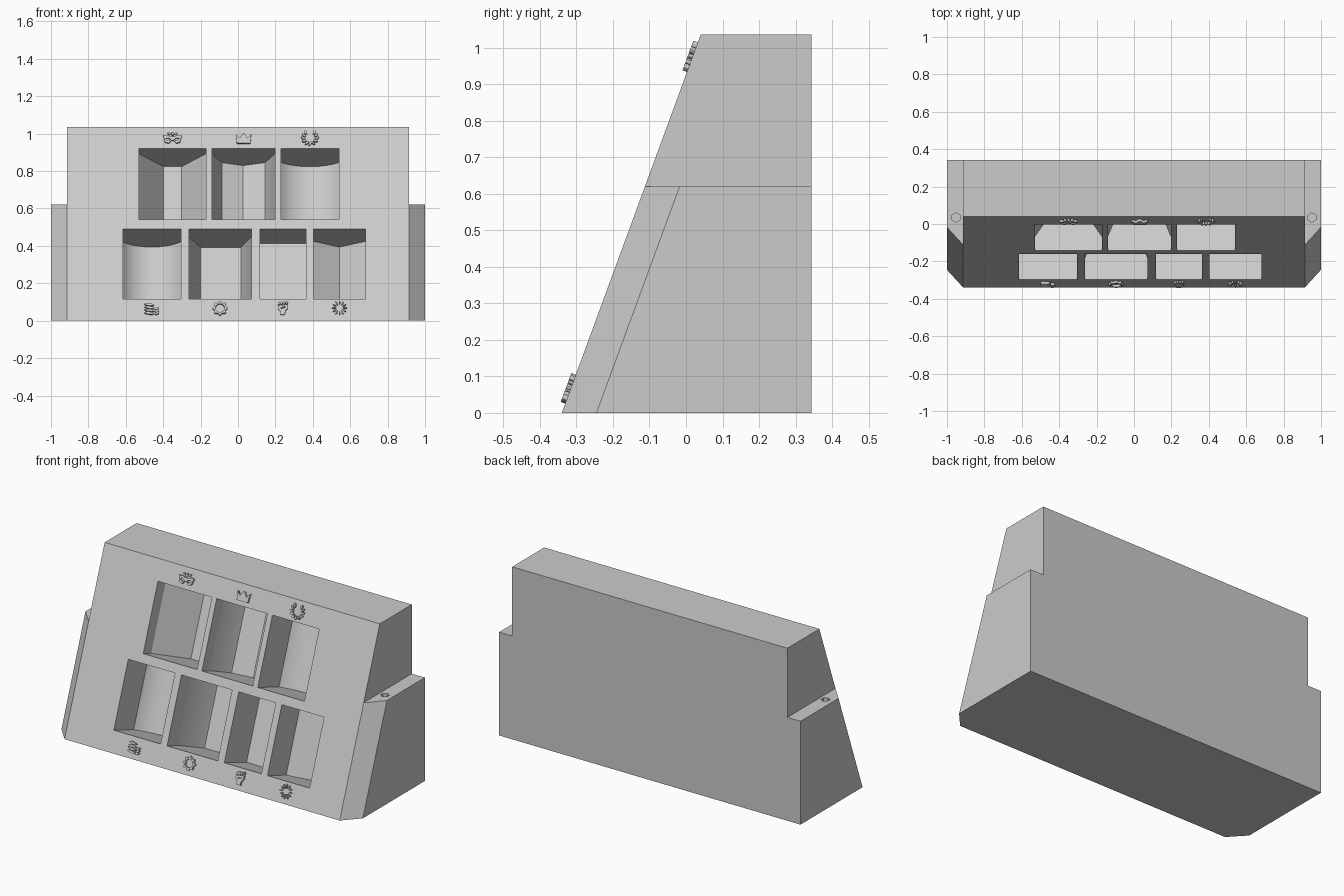
import bpy, bmesh
from math import sin, cos, pi, radians, atan2
from mathutils import Matrix, Vector

cube = bpy.data.objects.get("Cube")
if cube:
    bpy.data.objects.remove(cube)

W, WING, FRONT, BACK, MID, TOP = 0.913, 1.0, -0.34, 0.343, 0.62, 1.035
LEAN = (0.04 - FRONT) / TOP
TILT = atan2(LEAN, 1)
# Frame on the sloped front: x across, y up the slope, z outwards
SLOPE = Matrix.Translation((0, FRONT, 0)) @ Matrix.Rotation(pi / 2 - TILT, 4, 'X')

grey = bpy.data.materials.new("warm_grey")
grey.use_nodes = True
GREY = (0.6, 0.6, 0.6, 1)
grey.diffuse_color = GREY
grey.node_tree.nodes["Principled BSDF"].inputs["Base Color"].default_value = GREY


def add(name, data):
    ob = bpy.data.objects.new(name, data)
    bpy.context.collection.objects.link(ob)
    return ob


def prism(name, base, offset, matrix=Matrix()):
    """Solid made by sweeping a flat outline along an offset."""
    bm = bmesh.new()
    face = bm.faces.new([bm.verts.new(p) for p in base])
    ext = bmesh.ops.extrude_face_region(bm, geom=[face])
    moved = [v for v in ext["geom"] if isinstance(v, bmesh.types.BMVert)]
    bmesh.ops.translate(bm, verts=moved, vec=offset)
    bmesh.ops.recalc_face_normals(bm, faces=bm.faces)
    bm.transform(matrix)
    mesh = bpy.data.meshes.new(name)
    bm.to_mesh(mesh)
    bm.free()
    return add(name, mesh)


def bake(ob):
    """Replace an object by its evaluated mesh."""
    dg = bpy.context.evaluated_depsgraph_get()
    mesh = bpy.data.meshes.new_from_object(ob.evaluated_get(dg))
    name, matrix = ob.name, ob.matrix_world.copy()
    bpy.data.objects.remove(ob)
    mesh.materials.clear()
    mesh.materials.append(grey)
    new = add(name, mesh)
    new.matrix_world = matrix
    return new


# Body: one half, mirrored
def pt(x, y, z):
    return Vector((x, y + (LEAN * z if y < BACK else 0), z))


bm = bmesh.new()
spots = dict(
    a=pt(0, FRONT, 0), b=pt(W, FRONT, 0), c=pt(WING, -0.245, 0),
    d=pt(WING, BACK, 0), e=pt(0, BACK, 0),
    f=pt(W, FRONT, MID), g=pt(WING, -0.245, MID), h=pt(WING, BACK, MID), i=pt(W, BACK, MID),
    j=pt(0, FRONT, TOP), k=pt(W, FRONT, TOP), l=pt(W, BACK, TOP), m=pt(0, BACK, TOP))
v = {key: bm.verts.new(p) for key, p in spots.items()}
for loop in ("abcde", "abfkj", "bcgf", "cdhg", "edhilm", "fghi", "filk", "jklm"):
    bm.faces.new([v[key] for key in loop])
bmesh.ops.mirror(bm, geom=bm.verts[:] + bm.edges[:] + bm.faces[:], axis='X', merge_dist=1e-4)
bmesh.ops.recalc_face_normals(bm, faces=bm.faces)
bmesh.ops.dissolve_limit(bm, angle_limit=radians(1), verts=bm.verts, edges=bm.edges)
mesh = bpy.data.meshes.new("holder_body")
bm.to_mesh(mesh)
bm.free()
body = add("holder_body", mesh)


# Pocket floor plans, as (x, depth) along the inner wall
def bowed(x0, x1, side, deep, n=28):
    half, sag = (x1 - x0) / 2, deep - side
    r = (half * half + sag * sag) / (2 * sag)
    a = atan2(half, r - sag)
    return [((x0 + x1) / 2 + r * sin(a * t), deep - r + r * cos(a * t))
            for t in (2 * i / n - 1 for i in range(n + 1))]


upper, lower = (0.54, 0.92), (0.117, 0.49)
pockets = [
    ("mask", upper, [(-.53, .08), (-.397, .28), (-.302, .28), (-.172, .08)]),
    ("crown", upper, [(-.14, .08), (-.086, .217), (.027, .263), (.145, .217), (.197, .08)]),
    ("wreath", upper, bowed(.23, .54, .215, .28)),
    ("coin", lower, bowed(-.616, -.306, .2, .28)),
    ("ring", lower, [(-.263, .12), (-.2, .283), (.015, .283), (.073, .12)]),
    ("fist", lower, [(.117, .225), (.363, .225)]),
    ("burst", lower, [(.403, .19), (.543, .28), (.683, .19)]),
]
cutters = []
for name, (z0, z1), plan in pockets:
    s0, s1 = z0 / cos(TILT), z1 / cos(TILT)
    outline = [(plan[0][0], -0.03)] + plan + [(plan[-1][0], -0.03)]
    cutters.append(prism(name + "_pocket_cutter", [(x, s0, -d) for x, d in outline],
                         (0, s1 - s0, 0), SLOPE))

# Six-sided peg holes in the wing ledges
for side in (-1, 1):
    hexagon = [(side * 0.951 + 0.025 * sin(i * pi / 3), 0.035 + 0.025 * cos(i * pi / 3), MID - 0.1)
               for i in range(6)]
    cutters.append(prism("peg_hole_cutter", hexagon, (0, 0, 0.15)))

for c in cutters:
    c.hide_render = True
    mod = body.modifiers.new("cut", 'BOOLEAN')
    mod.operation, mod.solver, mod.object = 'DIFFERENCE', 'EXACT', c
body = bake(body)
for c in cutters:
    bpy.data.objects.remove(c)
bpy.context.view_layer.objects.active = body
body.select_set(True)
bpy.ops.object.shade_smooth_by_angle(angle=radians(25))


# Raised emblems: filled outlines, where inner loops become holes
def relief(name, x, z, loops, height=0.013):
    cu = bpy.data.curves.new(name, 'CURVE')
    cu.dimensions, cu.fill_mode, cu.extrude = '2D', 'BOTH', height
    for loop in loops:
        sp = cu.splines.new('POLY')
        sp.points.add(len(loop) - 1)
        for p, (px, py) in zip(sp.points, loop):
            p.co = (px, py, 0, 1)
        sp.use_cyclic_u = True
    ob = add(name, cu)
    ob.matrix_world = SLOPE @ Matrix.Translation((x, z / cos(TILT), 0))
    bpy.context.view_layer.update()
    bake(ob)


def oval(cx, cy, rx, ry, turn=0, n=12):
    pts = [(rx * cos(2 * pi * i / n), ry * sin(2 * pi * i / n)) for i in range(n)]
    return [(cx + px * cos(turn) - py * sin(turn), cy + px * sin(turn) + py * cos(turn))
            for px, py in pts]


def both(half):
    return half + [(-x, y) for x, y in reversed(half)]


HI, LO = 0.972, 0.06
relief("mask_emblem", -.35, HI, [
    both([(.006, -.012), (.02, -.028), (.04, -.022), (.05, .015), (.025, .016), (.01, .01)]),
    oval(.023, -.006, .013, .007, .3), oval(-.023, -.006, .013, .007, -.3),
    oval(0, .026, .007, .01), oval(.018, .027, .009, .005, .5), oval(-.018, .027, .009, .005, -.5)])
relief("crown_emblem", .03, HI, [
    both([(.036, -.028), (.042, .024), (.02, .0), (.006, .026)])])

leaves = []
for i in range(11):
    a = radians(-230 + 28 * i)
    leaves.append(oval(.036 * cos(a), .036 * sin(a), .012, .006, a + 0.5 * (1 if i > 5 else -1)))
relief("wreath_emblem", .385, HI + .005, leaves)

stacks = [oval(-.012, -.026 + .016 * i, .026, .0065, -.12) for i in range(4)]
stacks += [oval(.028, -.028 + .014 * i, .012, .006, .25) for i in range(3)]
relief("coin_emblem", -.462, LO + .002, stacks)

cog = [((.036 + .005 * cos(8 * a)) * cos(a), (.036 + .005 * cos(8 * a)) * sin(a))
       for a in (2 * pi * i / 48 for i in range(48))]
relief("ring_emblem", -.096, LO + .004, [cog, oval(0, 0, .024, .024, 0, 24)])

# Fist: wrist and palm, with four finger knuckles and a thumb slot
relief("fist_emblem", .24, LO + .004, [
    [(-.012, -.037), (.012, -.037), (.013, -.016), (.026, .0), (.026, .02), (-.026, .014),
     (-.026, -.004), (-.013, -.018)],
    oval(0, .002, .015, .0035, .3)]
    + [oval(-.02 + .0135 * i, .026 + .002 * i, .006, .008) for i in range(4)])

rays = []
for i in range(12):
    a = 2 * pi * i / 12
    rays.append([(r * cos(a + t), r * sin(a + t))
                 for r, t in ((.018, 0), (.032, -.13), (.041, 0), (.032, .13))])
relief("burst_emblem", .543, LO + .006, rays)
